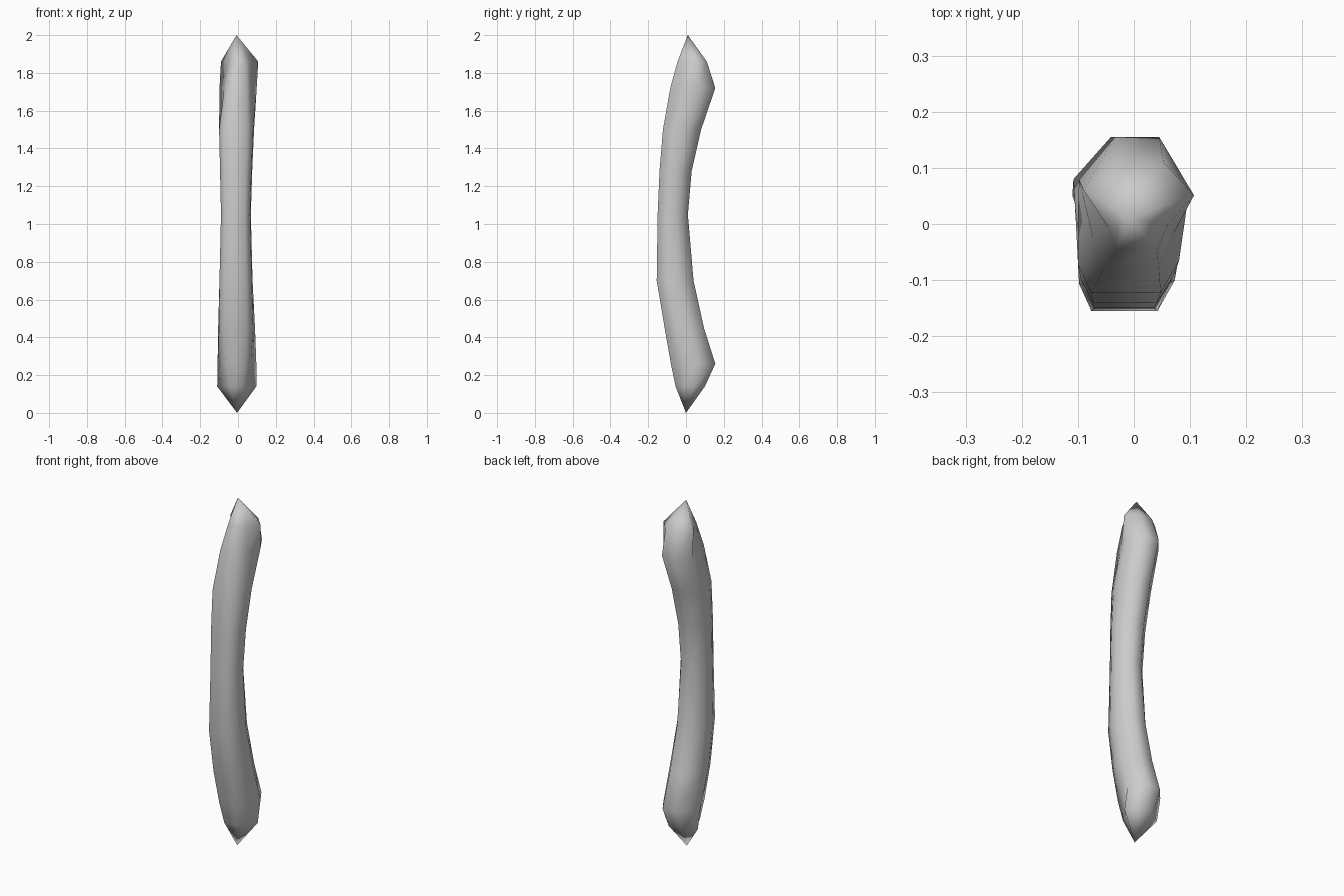
import bpy, bmesh

if "Cube" in bpy.data.objects:
    bpy.data.objects.remove(bpy.data.objects["Cube"])

# cross-section: u across the width (-1..1), v from front (0) to back (1)
PROFILE = [(-0.75, 0), (0.6, 0), (0.95, 0.28), (1, 0.62),
           (0.45, 1), (-0.35, 1), (-1, 0.68), (-1, 0.25)]

# stations: z, left x, right x, front y, back y, front width factor
STATIONS = [
    (0.14, -0.11, 0.097, -0.055, 0.10, 0.55),
    (0.26, -0.108, 0.097, -0.08, 0.155, 0.75),
    (0.45, -0.105, 0.09, -0.113, 0.095, 0.95),
    (0.70, -0.098, 0.077, -0.155, 0.04, 1),
    (1.05, -0.09, 0.068, -0.15, 0.01, 1),
    (1.28, -0.095, 0.075, -0.14, 0.03, 1),
    (1.50, -0.10, 0.085, -0.122, 0.08, 1),
    (1.72, -0.098, 0.099, -0.083, 0.155, 0.75),
    (1.86, -0.09, 0.107, -0.045, 0.11, 0.55),
]

bm = bmesh.new()
rings = []
for z, x0, x1, yf, yb, w in STATIONS:
    ring = []
    for u, v in PROFILE:
        if v < 0.5:
            u *= w
        ring.append(bm.verts.new(((x0 + x1) / 2 + u * (x1 - x0) / 2,
                                  yf + v * (yb - yf), z)))
    rings.append(ring)

n = len(PROFILE)
# curved shaft
for a, b in zip(rings, rings[1:]):
    for i in range(n):
        j = (i + 1) % n
        bm.faces.new((a[i], a[j], b[j], b[i]))

# pointed tips
bottom = bm.verts.new((-0.005, 0, 0))
top = bm.verts.new((-0.008, 0.01, 2))
for i in range(n):
    j = (i + 1) % n
    bm.faces.new((rings[0][j], rings[0][i], bottom))
    bm.faces.new((rings[-1][i], rings[-1][j], top))
bmesh.ops.recalc_face_normals(bm, faces=bm.faces)
for f in bm.faces:
    f.smooth = True

mesh = bpy.data.meshes.new("curved_stick")
bm.to_mesh(mesh)
bm.free()
bpy.context.collection.objects.link(bpy.data.objects.new("curved_stick", mesh))
